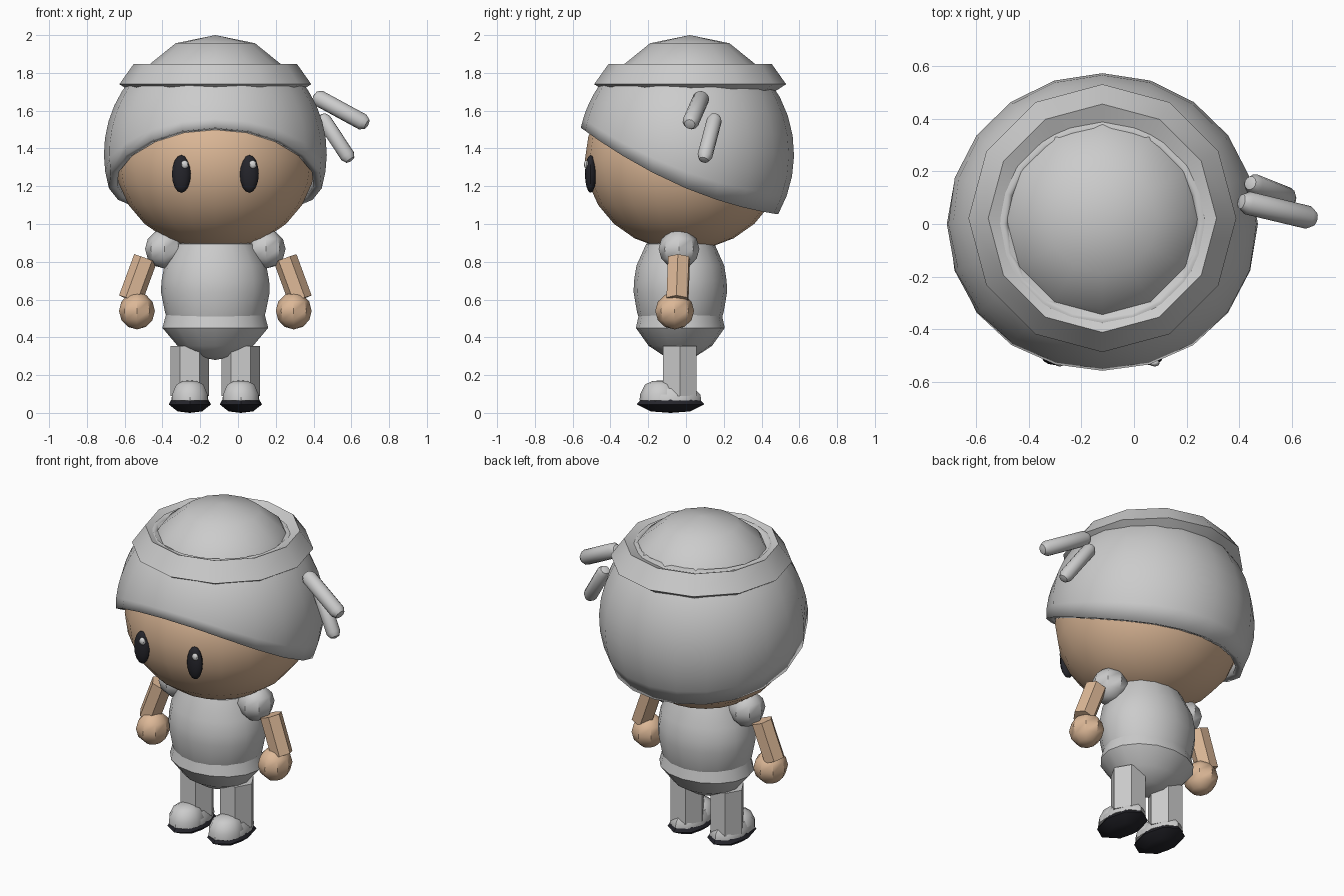
import bpy, bmesh, math
from mathutils import Vector, Matrix

if "Cube" in bpy.data.objects:
    bpy.data.objects.remove(bpy.data.objects["Cube"])

CX = -0.12  # body axis


def material(name, rgb):
    m = bpy.data.materials.new(name)
    m.diffuse_color = (*rgb, 1)
    m.use_nodes = True
    m.node_tree.nodes["Principled BSDF"].inputs["Base Color"].default_value = m.diffuse_color
    return m


GREY = material("light grey cloth", (0.6, 0.6, 0.6))
SKIN = material("tan skin", (0.72, 0.48, 0.31))
BLACK = material("soft black", (0.018, 0.018, 0.024))
SHINE = material("pale eye shine", (0.65, 0.65, 0.65))


def finish(name, bm, mat, angle=40):
    bmesh.ops.remove_doubles(bm, verts=bm.verts, dist=1e-5)
    bmesh.ops.recalc_face_normals(bm, faces=bm.faces)
    me = bpy.data.meshes.new(name)
    bm.to_mesh(me)
    bm.free()
    me.materials.append(mat)
    me.shade_smooth()
    me.set_sharp_from_angle(angle=math.radians(angle))
    ob = bpy.data.objects.new(name, me)
    bpy.context.collection.objects.link(ob)
    return ob


def lathe(name, prof, segs, mat, loc=(0, 0, 0), scale=(1, 1, 1), matrix=None, closed=False):
    """Turn an (r, z) profile around z; end points off the axis stay open unless closed."""
    bm = bmesh.new()
    rings = []
    for r, z in prof:
        if r == 0:
            rings.append([bm.verts.new((0, 0, z))] * segs)
        else:
            rings.append([bm.verts.new((r * math.sin(2 * math.pi * i / segs),
                                        -r * math.cos(2 * math.pi * i / segs), z)) for i in range(segs)])
    pairs = list(zip(rings, rings[1:]))
    if closed:
        pairs.append((rings[-1], rings[0]))
    for a, b in pairs:
        for i in range(segs):
            j = (i + 1) % segs
            bm.faces.new(list(dict.fromkeys((a[i], a[j], b[j], b[i]))))
    m = matrix or Matrix.Translation(loc) @ Matrix.Diagonal((*scale, 1))
    bm.transform(m)
    return finish(name, bm, mat)


def ball(name, loc, radii, mat, segs=12, rings=8):
    prof = [(0, -1)] + [(math.sin(math.pi * k / rings), -math.cos(math.pi * k / rings))
                        for k in range(1, rings)] + [(0, 1)]
    return lathe(name, prof, segs, mat, loc, radii)


def rod(name, a, b, r, segs, mat, cap=0.0):
    """Straight rod between two points, with optional rounded ends."""
    a, b = Vector(a), Vector(b)
    d = b - a
    L = d.length
    prof = [(0, 0), (r, 0), (r, L), (0, L)]
    if cap:
        prof = [(0, -cap), (.65 * r, -.75 * cap), (r, 0), (r, L), (.65 * r, L + .75 * cap), (0, L + cap)]
    m = Matrix.Translation(a) @ d.to_track_quat('Z', 'Y').to_matrix().to_4x4()
    return lathe(name, prof, segs, mat, matrix=m)


# Head
ball("head", (CX, -0.01, 1.34), (0.53, 0.525, 0.48), SKIN, 20, 12)

# Hood: ellipsoid shell whose lower edge rises in a curve toward the face
bm = bmesh.new()
N, ROWS = 20, 9
grid = []
for i in range(N):
    ang = 2 * math.pi * i / N
    s, c = math.sin(ang), -math.cos(ang)
    end = math.radians(40)
    while end < math.radians(140):
        y = 0.572 * math.sin(end) * c
        if 1.37 + 0.61 * math.cos(end) <= 1.19 - 0.42 * y + 0.28 * y * y:
            break
        end += 0.002
    col = []
    for k in range(ROWS):
        t = math.radians(40) + (end - math.radians(40)) * k / (ROWS - 1)
        col.append(bm.verts.new((CX + 0.59 * math.sin(t) * s, 0.572 * math.sin(t) * c,
                                 1.37 + 0.61 * math.cos(t))))
    grid.append(col)
for i in range(N):
    p, q = grid[i], grid[(i + 1) % N]
    for k in range(ROWS - 1):
        bm.faces.new((p[k + 1], q[k + 1], q[k], p[k]))
hood = finish("hood", bm, GREY)
shell = hood.modifiers.new("thickness", 'SOLIDIFY')
shell.thickness = 0.045
shell.offset = -1

# Crown dome and the rolled band around it
lathe("crown_dome", [(0.38, 1.79), (0.345, 1.848), (0.21, 1.957), (0, 2.0)], 12, GREY, (CX, 0.02, 0))
lathe("hat_band", [(0.43, 1.69), (0.508, 1.74), (0.433, 1.846), (0.35, 1.81)], 12, GREY,
      (CX, 0.022, 0), closed=True)

# Two knot tails on one side of the hood
rod("upper_tail", (0.43, 0.08, 1.665), (0.66, 0.025, 1.54), 0.044, 12, GREY, 0.035)
rod("lower_tail", (0.455, 0.15, 1.55), (0.58, 0.1, 1.36), 0.04, 12, GREY, 0.035)

# Torso and hips
lathe("torso", [(0, 0.48), (0.25, 0.49), (0.266, 0.53), (0.288, 0.64), (0.285, 0.7), (0.27, 0.78),
                (0.21, 0.895), (0, 0.93)], 16, GREY, (CX, -0.03, 0), (1, 0.86, 1))
lathe("hips", [(0, 0.28), (0.1, 0.3), (0.2, 0.355), (0.28, 0.45), (0.26, 0.525), (0, 0.56)],
      16, GREY, (CX, -0.03, 0), (1, 0.84, 1))

for side, label in ((-1, "left"), (1, "right")):
    # Eyes with a small shine
    ex = CX + side * 0.18
    ball(label + "_eye", (ex, -0.505, 1.265), (0.05, 0.03, 0.1), BLACK, 12, 8)
    ball(label + "_eye_shine", (ex + 0.018, -0.527, 1.315), (0.02, 0.014, 0.022), SHINE, 8, 6)

    # Arm: sleeve, forearm, hand
    ball(label + "_sleeve", (CX + side * 0.268, -0.037, 0.868), (0.104, 0.108, 0.104), GREY, 8, 6)
    rod(label + "_forearm", (CX + side * 0.37, -0.037, 0.818), (CX + side * 0.45, -0.045, 0.6), 0.064, 6, SKIN)
    ball(label + "_hand", (CX + side * 0.415, -0.06, 0.54), (0.095, 0.103, 0.098), SKIN, 8, 6)

    # Leg and shoe
    lx = CX + side * 0.135
    m = Matrix.Translation((lx, -0.033, 0.09)) @ Matrix.Rotation(math.pi / 6, 4, 'Z')
    lathe(label + "_leg", [(0, 0), (0.102, 0), (0.102, 0.265), (0, 0.265)], 6, GREY, matrix=m)
    lathe(label + "_shoe_toe", [(0, 0.06), (0.1, 0.065), (0.098, 0.1), (0.075, 0.15), (0.04, 0.168), (0, 0.172)],
          10, GREY, (lx, -0.135, 0), (1, 1.1, 1))
    lathe(label + "_shoe_upper", [(0, 0.06), (0.102, 0.065), (0.1, 0.095), (0.08, 0.13), (0, 0.135)],
          10, GREY, (lx, -0.083, 0), (1, 1.6, 1))
    lathe(label + "_sole", [(0, 0), (0.065, 0.008), (0.112, 0.045), (0.098, 0.07), (0, 0.07)],
          8, BLACK, (lx, -0.082, 0), (1, 1.6, 1))
